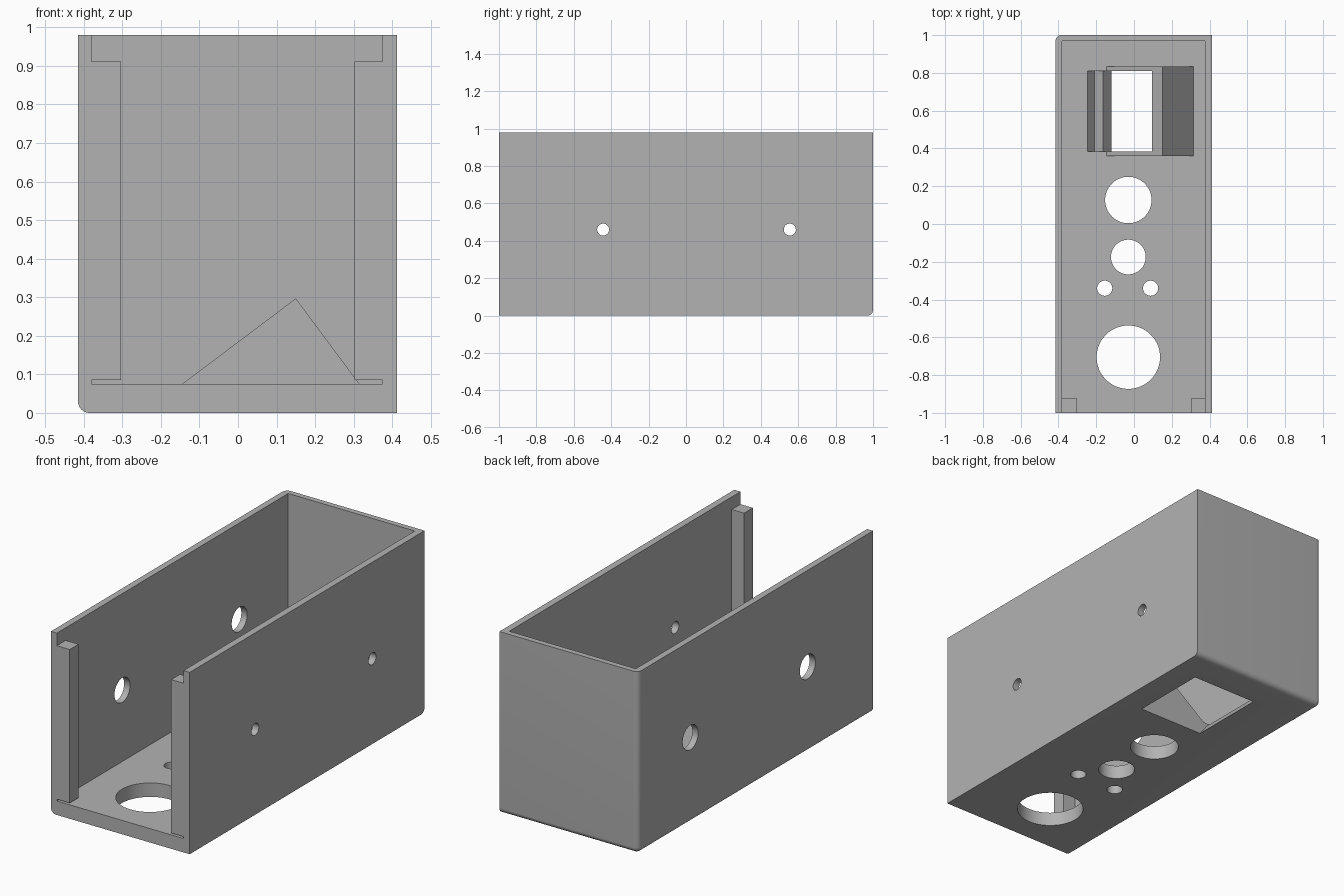
import bpy
import bmesh
from math import pi
from mathutils import Matrix, Vector

cube = bpy.data.objects.get("Cube")
if cube:
    bpy.data.objects.remove(cube, do_unlink=True)

grey = bpy.data.materials.new("plain_grey")
grey.use_nodes = True
grey.diffuse_color = (0.45, 0.45, 0.45, 1)
grey.node_tree.nodes["Principled BSDF"].inputs["Base Color"].default_value = grey.diffuse_color


def finish(bm, name):
    bmesh.ops.recalc_face_normals(bm, faces=bm.faces[:])
    mesh = bpy.data.meshes.new(name)
    bm.to_mesh(mesh)
    bm.free()
    mesh.materials.append(grey)
    obj = bpy.data.objects.new(name, mesh)
    bpy.context.collection.objects.link(obj)
    return obj


def box_mesh(low, high):
    low, high = Vector(low), Vector(high)
    bm = bmesh.new()
    bmesh.ops.create_cube(bm, size=1)
    size = high - low
    for v in bm.verts:
        v.co = Vector([c * s for c, s in zip(v.co, size)]) + (low + high) / 2
    return bm


def box(name, low, high):
    return finish(box_mesh(low, high), name)


def prism(name, profile, y0, y1):
    """Extrude an x-z profile along y."""
    bm = bmesh.new()
    face = bm.faces.new([bm.verts.new((x, y0, z)) for x, z in profile])
    new = bmesh.ops.extrude_face_region(bm, geom=[face])["geom"]
    bmesh.ops.translate(bm, vec=(0, y1 - y0, 0),
                        verts=[g for g in new if isinstance(g, bmesh.types.BMVert)])
    return finish(bm, name)


def cylinder(name, center, radius, axis="Z", depth=0.3):
    bm = bmesh.new()
    turn = Matrix.Rotation(pi / 2, 4, "Y") if axis == "X" else Matrix()
    bmesh.ops.create_cone(bm, cap_ends=True, segments=64, radius1=radius, radius2=radius,
                          depth=depth, matrix=Matrix.Translation(center) @ turn)
    return finish(bm, name)


def combine(target, tool, operation="DIFFERENCE"):
    """Apply a boolean and discard the tool."""
    mod = target.modifiers.new("combine", "BOOLEAN")
    mod.operation = operation
    mod.solver = "EXACT"
    mod.object = tool
    bpy.context.view_layer.update()
    evaluated = target.evaluated_get(bpy.context.evaluated_depsgraph_get())
    mesh = bpy.data.meshes.new_from_object(evaluated)
    target.modifiers.clear()
    target.data = mesh
    bpy.data.objects.remove(tool, do_unlink=True)


# Outer body with three rounded edges meeting at one back corner
LEFT, RIGHT, TOP, FLOOR = -0.415, 0.412, 0.98, 0.075
bm = box_mesh((LEFT, -1, 0), (RIGHT, 1, TOP))
corner = min(bm.verts, key=lambda v: (v.co - Vector((LEFT, 1, 0))).length)
bmesh.ops.bevel(bm, geom=list(corner.link_edges), offset=0.03, segments=8,
                profile=0.5, affect="EDGES")
case = finish(bm, "case")

# Open interior
combine(case, box("interior", (-0.38, -1.2, FLOOR), (0.375, 0.97, 1.2)))

# Sloped window housing on the floor
combine(case, prism("housing", [(-0.145, FLOOR), (0.15, 0.297), (0.315, FLOOR),
                                (0.315, 0.04), (-0.145, 0.04)], 0.36, 0.835), "UNION")
# Notch at the foot of the slope, then the angled window
combine(case, prism("notch", [(-0.21, 0.026), (-0.145, FLOOR), (-0.145, 0.2),
                              (-0.34, 0.2)], 0.385, 0.81))
combine(case, prism("window", [(-0.09, -0.04), (-0.225, 0.14), (0.035, 0.336),
                               (0.27, 0.023), (0.27, -0.04)], 0.385, 0.81))

# Floor holes
for x, y, r in [(-0.03, -0.705, 0.168), (-0.03, -0.175, 0.092), (-0.03, 0.127, 0.123),
                (-0.155, -0.34, 0.04), (0.088, -0.34, 0.04)]:
    combine(case, cylinder("floor_hole", (x, y, 0), r))

# Side holes, wide on one wall and narrow on the other
for y in (-0.443, 0.555):
    combine(case, cylinder("narrow_hole", (RIGHT, y, 0.46), 0.032, "X", 0.2))
    combine(case, cylinder("wide_hole", (LEFT, y, 0.46), 0.066, "X", 0.2))

# Front posts, just clear of the floor
posts = [box("right_post", (-0.38, -1, 0.085), (-0.303, -0.925, 0.912)),
         box("left_post", (0.302, -1, 0.085), (0.375, -0.925, 0.912))]

# Smooth the curved faces only
bpy.ops.object.select_all(action="DESELECT")
case.select_set(True)
bpy.context.view_layer.objects.active = case
bpy.ops.object.shade_smooth_by_angle()
